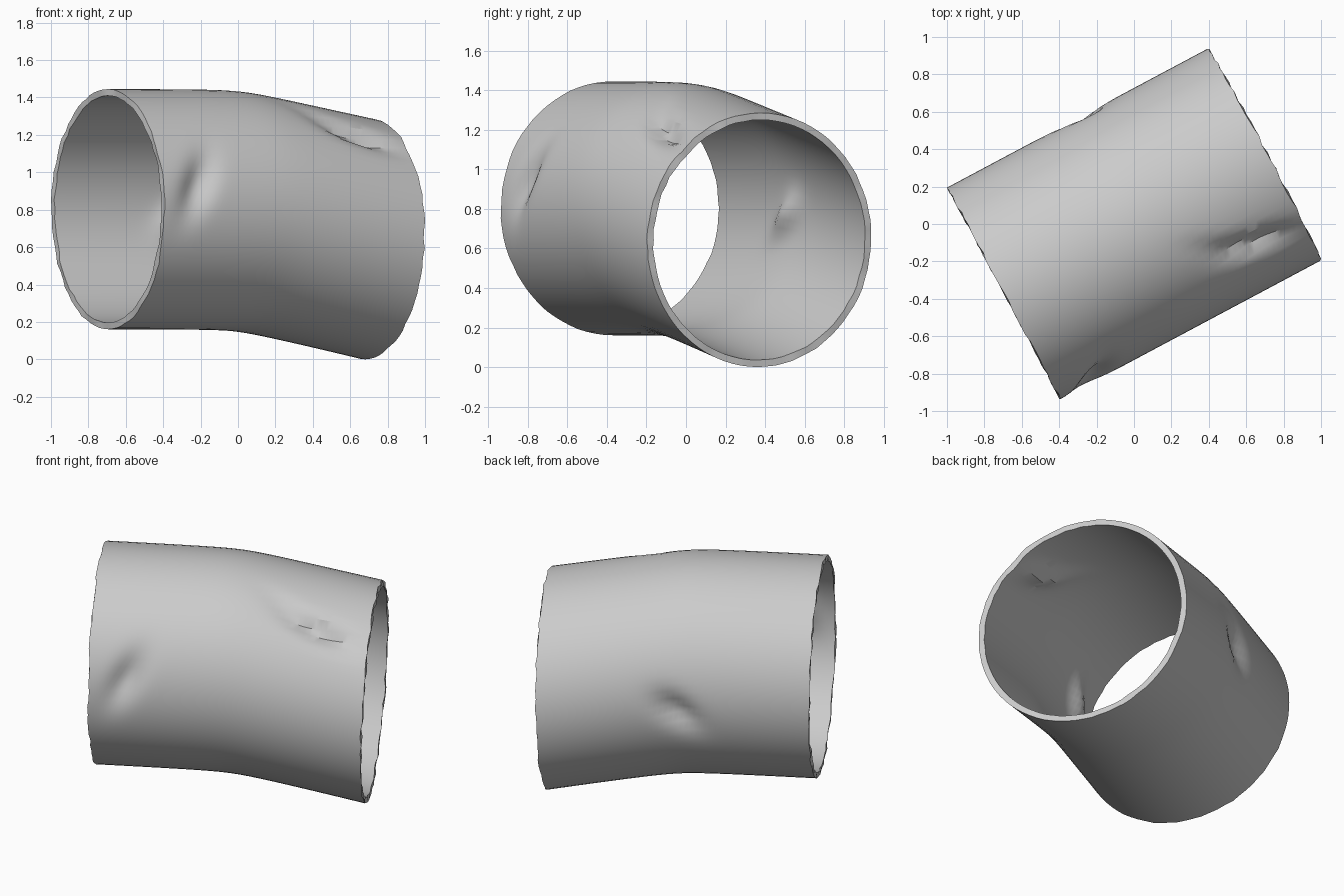
import bpy, bmesh, math, random
from mathutils import Vector

if "Cube" in bpy.data.objects:
    bpy.data.objects.remove(bpy.data.objects["Cube"])

random.seed(4)
HALF, RADIUS, WALL = 0.79, 0.642, 0.035
AXIS = Vector((0.8825, 0.4703, 0))     # pipe direction seen from above
SIDE = Vector((0.4703, -0.8825, 0))    # towards the front
SEG, RINGS = 80, 52

# dents: along axis, angle (deg), half length, half width, twist (deg), depth
DENTS = [(-0.57, 12, 0.17, 0.075, 62, 0.055),
         (0.52, 51, 0.20, 0.06, -12, 0.06),
         (0.32, 60, 0.16, 0.05, -30, 0.018),
         (-0.02, 182, 0.15, 0.075, -38, 0.055)]


def centre_z(s):
    # straight left half, right half sloping down, soft elbow between
    k = 0.14
    soft = 0.5 * (s + math.sqrt(s * s + k * k))
    return 0.805 - 0.203 * soft


def dent_depth(s, a):
    total = 0
    for ds, da, ln, wd, tw, depth in DENTS:
        u = s - ds
        d = (a - math.radians(da) + math.pi) % (2 * math.pi) - math.pi
        v = d * RADIUS
        t = math.radians(tw)
        p = (u * math.cos(t) + v * math.sin(t)) / ln
        q = (-u * math.sin(t) + v * math.cos(t)) / wd
        total += depth * math.exp(-(p * p + q * q))
    return total


def point(s, a, inset):
    r = RADIUS - inset - dent_depth(s, a)
    lean = 0.02 * math.sin(a) * max(0, s / HALF) ** 2
    return (AXIS * (s + lean) + SIDE * (r * math.cos(a))
            + Vector((0, 0, centre_z(s) + r * math.sin(a))))


# pipe wall: outer skin out, inner skin back, closed over both rims
bm = bmesh.new()
outer = [(-HALF + 2 * HALF * i / RINGS, 0) for i in range(RINGS + 1)]
profile = outer + [(s, WALL) for s, _ in reversed(outer)]
loops = []
for s, inset in profile:
    ring = []
    for j in range(SEG):
        rough = random.uniform(-0.008, 0.003) if abs(s) > HALF - 0.001 else 0
        ring.append(bm.verts.new(point(s + math.copysign(rough, s * rough) if rough else s,
                                       2 * math.pi * j / SEG, inset)))
    loops.append(ring)
for i, ring in enumerate(loops):
    nxt = loops[(i + 1) % len(loops)]
    for j in range(SEG):
        k = (j + 1) % SEG
        bm.faces.new((ring[j], nxt[j], nxt[k], ring[k]))
bmesh.ops.recalc_face_normals(bm, faces=bm.faces)

# rest on the ground
low = min(v.co.z for v in bm.verts)
bmesh.ops.translate(bm, verts=bm.verts, vec=(0, 0, -low))
mesh = bpy.data.meshes.new("bent_pipe")
bm.to_mesh(mesh)
bm.free()
pipe = bpy.data.objects.new("bent_pipe", mesh)
bpy.context.collection.objects.link(pipe)
bpy.context.view_layer.objects.active = pipe
pipe.select_set(True)
bpy.ops.object.shade_smooth_by_angle(angle=math.radians(30))
